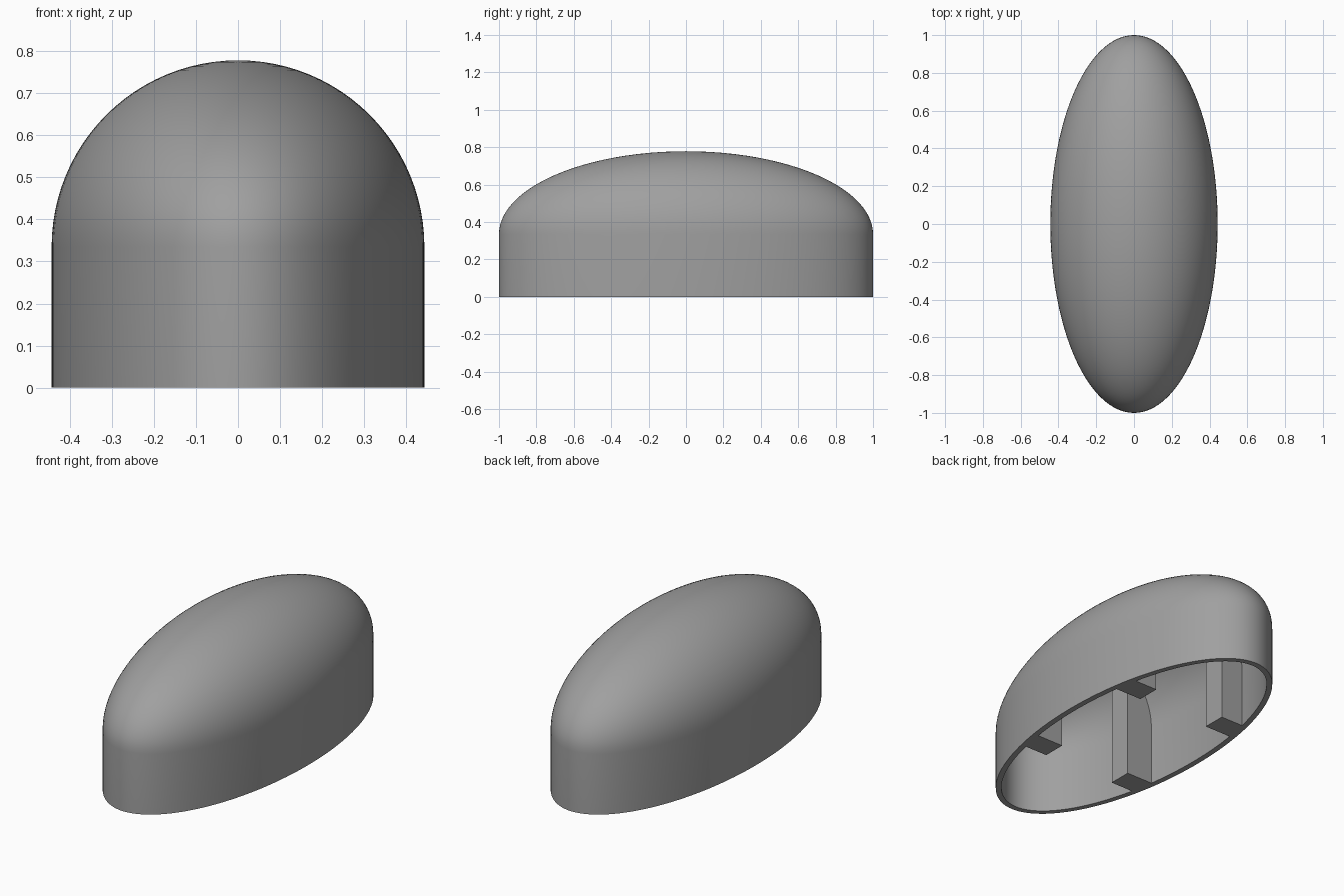
import bpy, bmesh, math

if "Cube" in bpy.data.objects:
    bpy.data.objects.remove(bpy.data.objects["Cube"])

RX, RY, WALL_Z, DOME = 0.443, 1.0, 0.335, 0.443   # oval radii, wall height, dome rise
THICK = 0.032
SEG, RINGS = 128, 24

grey = bpy.data.materials.new("mid grey")
grey.diffuse_color = (0.35, 0.35, 0.35, 1)
grey.use_nodes = True
grey.node_tree.nodes["Principled BSDF"].inputs["Base Color"].default_value = grey.diffuse_color


def dome_rings(inset):
    """Oval rings (rx, ry, z) from the open rim up to just below the apex."""
    rx, ry, h = RX - inset, RY - inset, DOME - inset
    rings = [(rx, ry, 0.0)]
    for i in range(RINGS):
        a = math.pi / 2 * i / RINGS
        rings.append((rx * math.cos(a), ry * math.cos(a), WALL_Z + h * math.sin(a)))
    return rings, WALL_Z + h


def add_surface(bm, inset):
    """Add one domed oval skin and return its rim vertices."""
    rings, top = dome_rings(inset)
    loops = [[bm.verts.new((rx * math.cos(2 * math.pi * k / SEG),
                            ry * math.sin(2 * math.pi * k / SEG), z))
              for k in range(SEG)] for rx, ry, z in rings]
    apex = bm.verts.new((0, 0, top))
    for a, b in zip(loops, loops[1:]):
        for k in range(SEG):
            n = (k + 1) % SEG
            bm.faces.new((a[k], a[n], b[n], b[k]))
    for k in range(SEG):
        bm.faces.new((loops[-1][k], loops[-1][(k + 1) % SEG], apex))
    return loops[0]


def finish(bm, name):
    bmesh.ops.recalc_face_normals(bm, faces=bm.faces[:])
    mesh = bpy.data.meshes.new(name)
    bm.to_mesh(mesh)
    bm.free()
    mesh.materials.append(grey)
    ob = bpy.data.objects.new(name, mesh)
    bpy.context.collection.objects.link(ob)
    return ob


# Hollow domed cover, open underneath
bm = bmesh.new()
outer = add_surface(bm, 0)
inner = add_surface(bm, THICK)
for k in range(SEG):
    n = (k + 1) % SEG
    bm.faces.new((outer[k], inner[k], inner[n], outer[n]))
cover = finish(bm, "cover")
bpy.context.view_layer.objects.active = cover
cover.select_set(True)
bpy.ops.object.shade_smooth_by_angle(angle=math.radians(35))

# Helper solid that trims the ribs just inside the cover wall
bm = bmesh.new()
bm.faces.new(add_surface(bm, THICK - 0.006))
trim = finish(bm, "rib_trim")
trim.hide_render = True
trim.hide_viewport = True

# Four upright ribs running from the rim up into the dome
for sx, side in ((-1, "left"), (1, "right")):
    for sy, end in ((-1, "front"), (1, "back")):
        bm = bmesh.new()
        bmesh.ops.create_cube(bm, size=1)
        for v in bm.verts:
            v.co = (sx * (0.345 + v.co.x * 0.24),
                    sy * (0.385 + v.co.y * 0.13),
                    0.0 if v.co.z < 0 else 0.8)
        rib = finish(bm, f"{end}_{side}_rib")
        cut = rib.modifiers.new("trim", 'BOOLEAN')
        cut.operation = 'INTERSECT'
        cut.solver = 'EXACT'
        cut.object = trim
